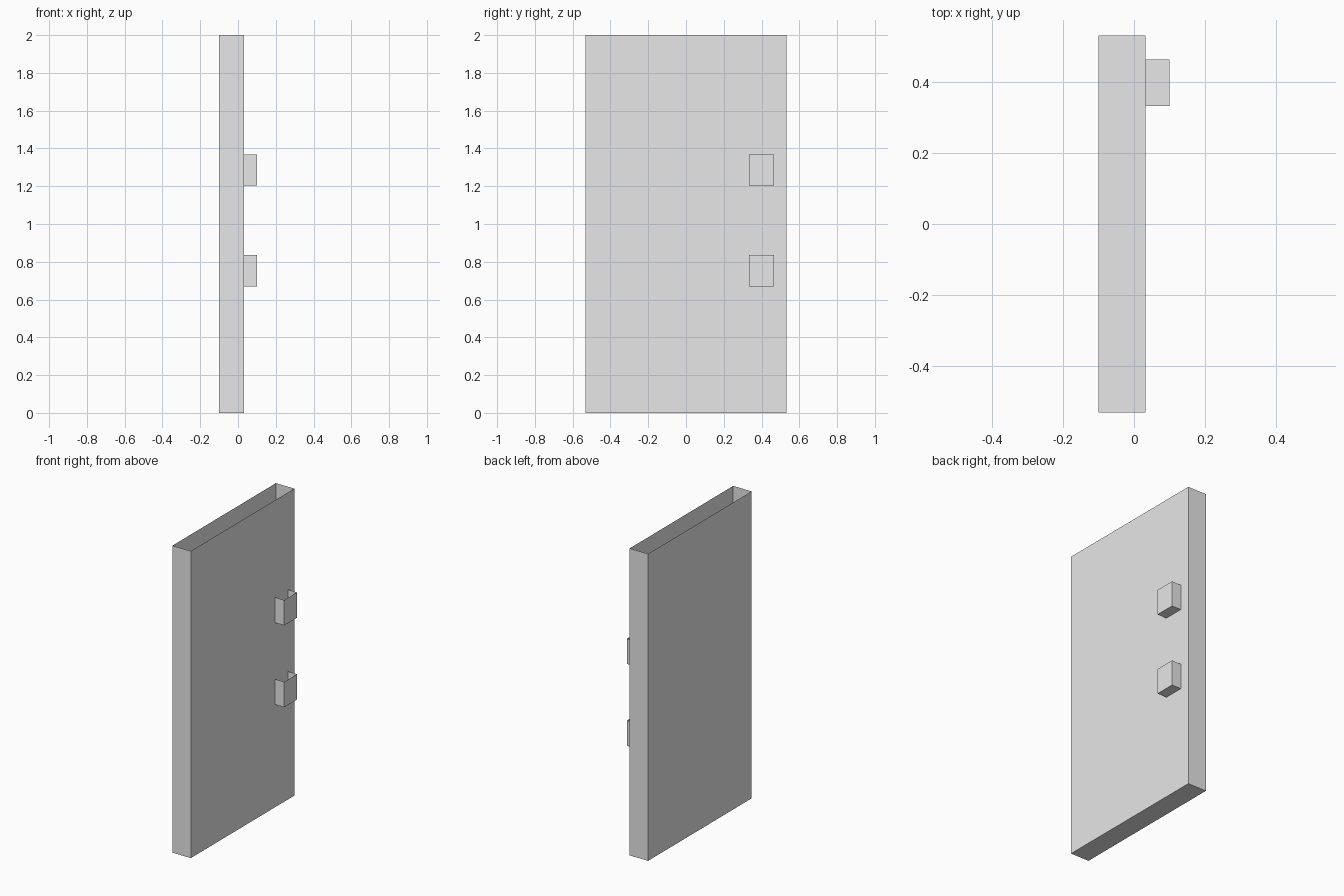
import bpy
import bmesh
from mathutils import Vector

if "Cube" in bpy.data.objects:
    bpy.data.objects.remove(bpy.data.objects["Cube"], do_unlink=True)

GREY = (0.8, 0.8, 0.8, 1.0)
grey = bpy.data.materials.new("plain grey")
grey.use_nodes = True
grey.diffuse_color = GREY
grey.node_tree.nodes["Principled BSDF"].inputs["Base Color"].default_value = GREY


def open_box(name, low, high):
    """Thin-walled box with no top face."""
    low, high = Vector(low), Vector(high)
    bm = bmesh.new()
    bmesh.ops.create_cube(bm, size=1)
    top = [f for f in bm.faces if f.normal.z > 0.5]
    bmesh.ops.delete(bm, geom=top, context="FACES_ONLY")
    bmesh.ops.scale(bm, vec=high - low, verts=bm.verts)
    bmesh.ops.translate(bm, vec=(high - low) / 2, verts=bm.verts)
    mesh = bpy.data.meshes.new(name)
    bm.to_mesh(mesh)
    bm.free()
    mesh.materials.append(grey)
    obj = bpy.data.objects.new(name, mesh)
    obj.location = low
    bpy.context.collection.objects.link(obj)
    return obj


# Tall hollow panel, open at the top
open_box("door_panel", (-0.1, -0.533, 0), (0.033, 0.533, 2))

# Two small hollow blocks on the panel's left face
for name, z in (("lower_block", 0.67), ("upper_block", 1.203)):
    open_box(name, (0.033, 0.333, z), (0.1, 0.465, z + 0.165))
